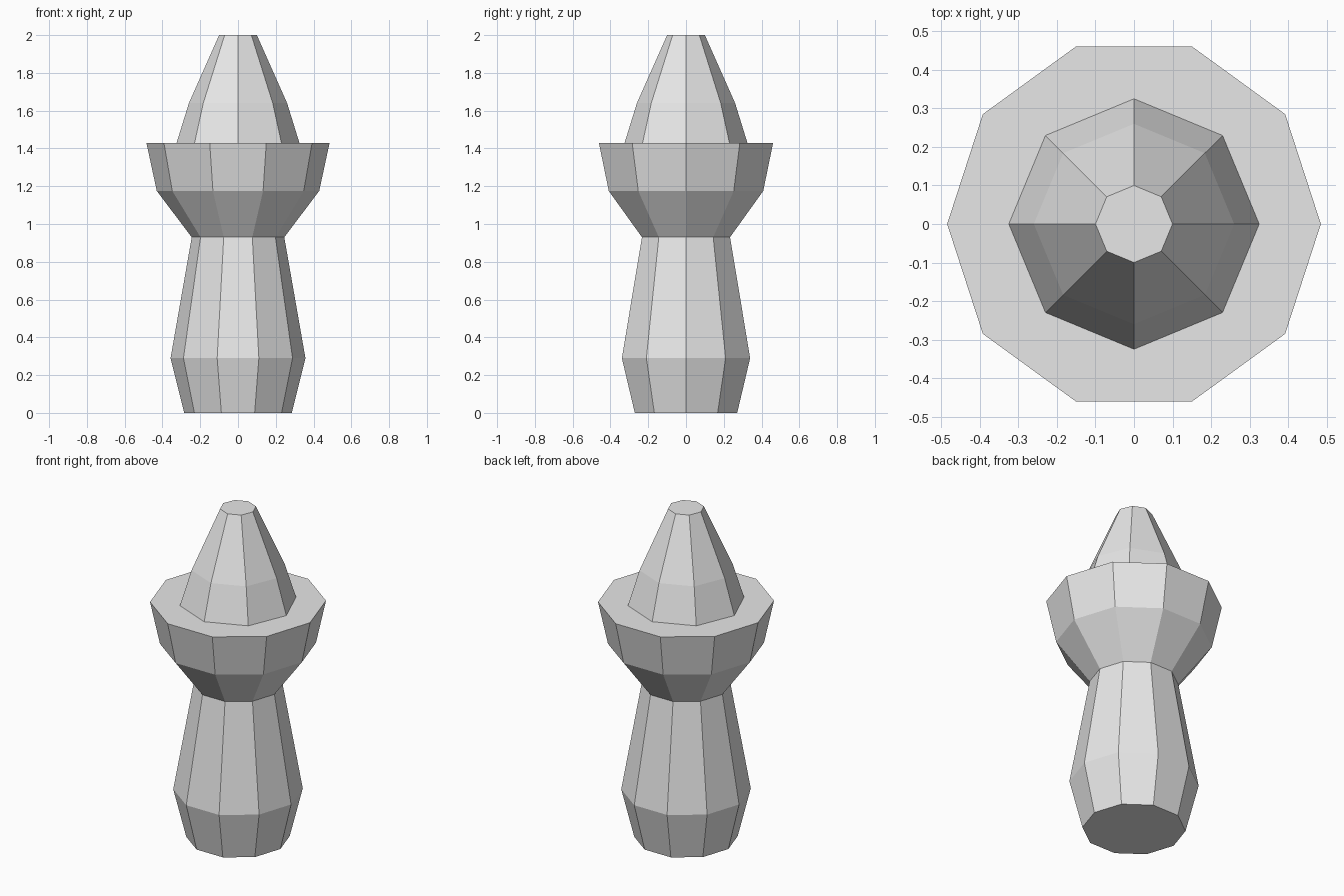
import bpy
import bmesh
import math

if "Cube" in bpy.data.objects:
    bpy.data.objects.remove(bpy.data.objects["Cube"])

# One plain grey for the whole piece
grey = bpy.data.materials.new("light_grey")
grey.diffuse_color = (0.8, 0.8, 0.8, 1.0)
grey.use_nodes = True
grey.node_tree.nodes["Principled BSDF"].inputs["Base Color"].default_value = grey.diffuse_color


def lathe(name, sides, profile, cap_bottom=True):
    """Flat-faced turned solid from (radius, height) pairs."""
    bm = bmesh.new()
    rings = []
    for r, z in profile:
        rings.append([bm.verts.new((r * math.cos(math.tau * i / sides),
                                    r * math.sin(math.tau * i / sides), z))
                      for i in range(sides)])
    for low, high in zip(rings, rings[1:]):
        for i in range(sides):
            j = (i + 1) % sides
            bm.faces.new((low[i], low[j], high[j], high[i]))
    if cap_bottom:
        bm.faces.new(rings[0][::-1])
    bm.faces.new(rings[-1])
    mesh = bpy.data.meshes.new(name)
    bm.to_mesh(mesh)
    bm.free()
    mesh.materials.append(grey)
    obj = bpy.data.objects.new(name, mesh)
    bpy.context.collection.objects.link(obj)
    return obj


# Ten-sided handle flaring into a wide cup with a flat top
lathe("handle_and_cup", 10, [(0.285, 0.0), (0.357, 0.29), (0.245, 0.93),
                             (0.43, 1.175), (0.485, 1.43)])

# Eight-sided tapered tip standing on the cup
lathe("tapered_tip", 8, [(0.325, 1.43), (0.26, 1.64), (0.10, 2.0)],
      cap_bottom=False)
